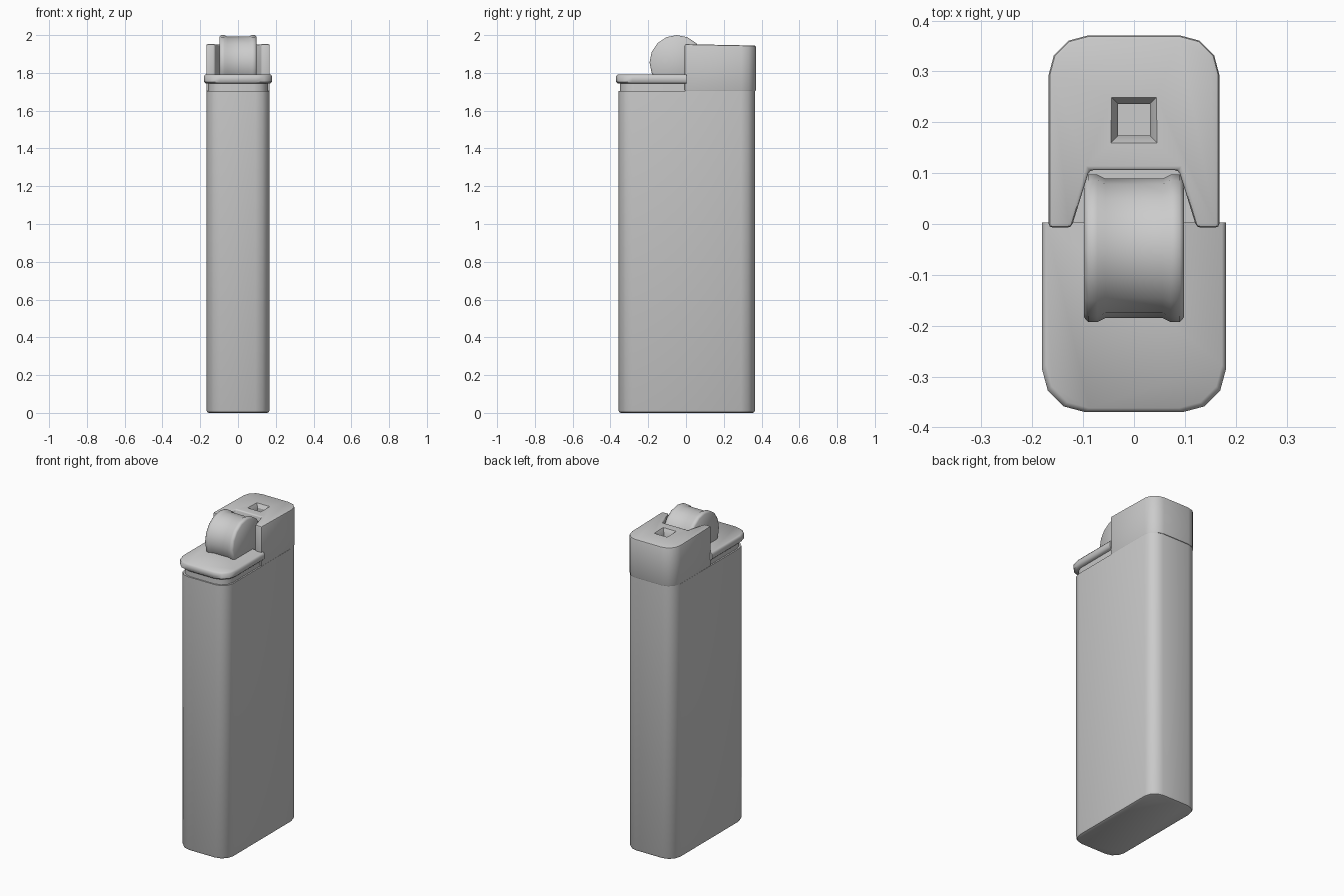
import bpy, bmesh, math

cube = bpy.data.objects.get("Cube")
if cube:
    bpy.data.objects.remove(cube, do_unlink=True)

grey = bpy.data.materials.new("plain grey")
grey.use_nodes = True
grey.diffuse_color = (0.6, 0.6, 0.6, 1)
grey.node_tree.nodes["Principled BSDF"].inputs["Base Color"].default_value = (0.6, 0.6, 0.6, 1)


def corner(cx, cy, r, start, steps=3):
    """Points of a quarter arc, anticlockwise from the start angle."""
    return [(cx + r * math.cos(math.radians(start + 90 * i / steps)),
             cy + r * math.sin(math.radians(start + 90 * i / steps)))
            for i in range(steps + 1)]


def front_arc(w, y, r):
    return corner(-w + r, y + r, r, 180) + corner(w - r, y + r, r, 270)


def back_arc(w, y, r):
    return corner(w - r, y - r, r, 0) + corner(-w + r, y - r, r, 90)


def make_object(name, bm):
    bmesh.ops.recalc_face_normals(bm, faces=bm.faces)
    mesh = bpy.data.meshes.new(name)
    bm.to_mesh(mesh)
    bm.free()
    mesh.materials.append(grey)
    obj = bpy.data.objects.new(name, mesh)
    bpy.context.collection.objects.link(obj)
    return obj


def loft(name, rings):
    """Join equal rings of 3D points and cap both ends."""
    bm = bmesh.new()
    loops = [[bm.verts.new(p) for p in ring] for ring in rings]
    n = len(loops[0])
    for a, b in zip(loops, loops[1:]):
        for i in range(n):
            j = (i + 1) % n
            bm.faces.new((a[i], a[j], b[j], b[i]))
    bm.faces.new(loops[0][::-1])
    bm.faces.new(loops[-1])
    return make_object(name, bm)


def prism(name, outline, z0, z1):
    return loft(name, [[(x, y, z) for x, y in outline] for z in (z0, z1)])


def activate(obj):
    bpy.ops.object.select_all(action='DESELECT')
    obj.select_set(True)
    bpy.context.view_layer.objects.active = obj


def finish(obj, bevel=0, segments=2, angle=40):
    activate(obj)
    if bevel:
        mod = obj.modifiers.new("soft edges", 'BEVEL')
        mod.width = bevel
        mod.segments = segments
        mod.limit_method = 'ANGLE'
        mod.angle_limit = math.radians(50)
        bpy.ops.object.modifier_apply(modifier=mod.name)
    bpy.ops.object.shade_smooth_by_angle(angle=math.radians(angle))


# Tall fuel body with a softened base
rings = []
for z, inset in ((0, 0.012), (0.004, 0.004), (0.014, 0), (1.705, 0)):
    w = 0.167 - inset
    outline = front_arc(w, -0.358 + inset, 0.075) + back_arc(w, 0.366 - inset, 0.075)
    rings.append([(x, y, z) for x, y in outline])
finish(loft("body", rings))

# Narrow neck and the thumb lever above it
neck = front_arc(0.158, -0.35, 0.075) + [(0.158, 0.0), (-0.158, 0.0)]
finish(prism("neck", neck, 1.70, 1.75))
rings = []
for z, inset in ((1.743, 0.01), (1.753, 0), (1.782, 0), (1.791, 0.008)):
    w = 0.181 - inset
    outline = front_arc(w, -0.37 + inset, 0.085) + [(w, 0.003), (-w, 0.003)]
    rings.append([(x, y, z) for x, y in outline])
finish(loft("thumb_lever", rings), angle=50)

# Wind hood with a tapering slot for the wheel
slot = [(-0.123, -0.007), (-0.088, 0.106), (0.088, 0.106), (0.123, -0.007)]
outline = back_arc(0.168, 0.371, 0.078) + [(-0.168, -0.007)] + slot + [(0.168, -0.007)]
hood = prism("wind_hood", outline, 1.702, 1.95)
for v in hood.data.vertices:
    if v.co.z > 1.9:
        v.co.z = 1.952 - 0.02 * v.co.y
finish(hood, 0.008)

# Funnel-shaped square flame opening
def square(half, z):
    return [(sx * half, 0.205 + sy * half, z)
            for sx, sy in ((-1, -1), (1, -1), (1, 1), (-1, 1))]


cutter = loft("opening_cutter", [square(0.031, 1.87), square(0.031, 1.925), square(0.055, 1.965)])
cutter.hide_render = True
activate(hood)
cut = hood.modifiers.new("flame opening", 'BOOLEAN')
cut.operation = 'DIFFERENCE'
cut.solver = 'EXACT'
cut.object = cutter
bpy.ops.object.modifier_apply(modifier=cut.name)
bpy.data.objects.remove(cutter, do_unlink=True)
finish(hood)

# Spark wheel with raised rims, turned about the x axis
profile = [(-0.098, 0.136), (-0.09, 0.145), (-0.072, 0.145), (-0.056, 0.137)]
profile += [(-x, r) for x, r in reversed(profile)]
sides = 16
rings = [[(x, -0.048 + r * math.cos(2 * math.pi * i / sides),
           1.855 + r * math.sin(2 * math.pi * i / sides)) for i in range(sides)]
         for x, r in profile]
finish(loft("spark_wheel", rings), angle=50)
